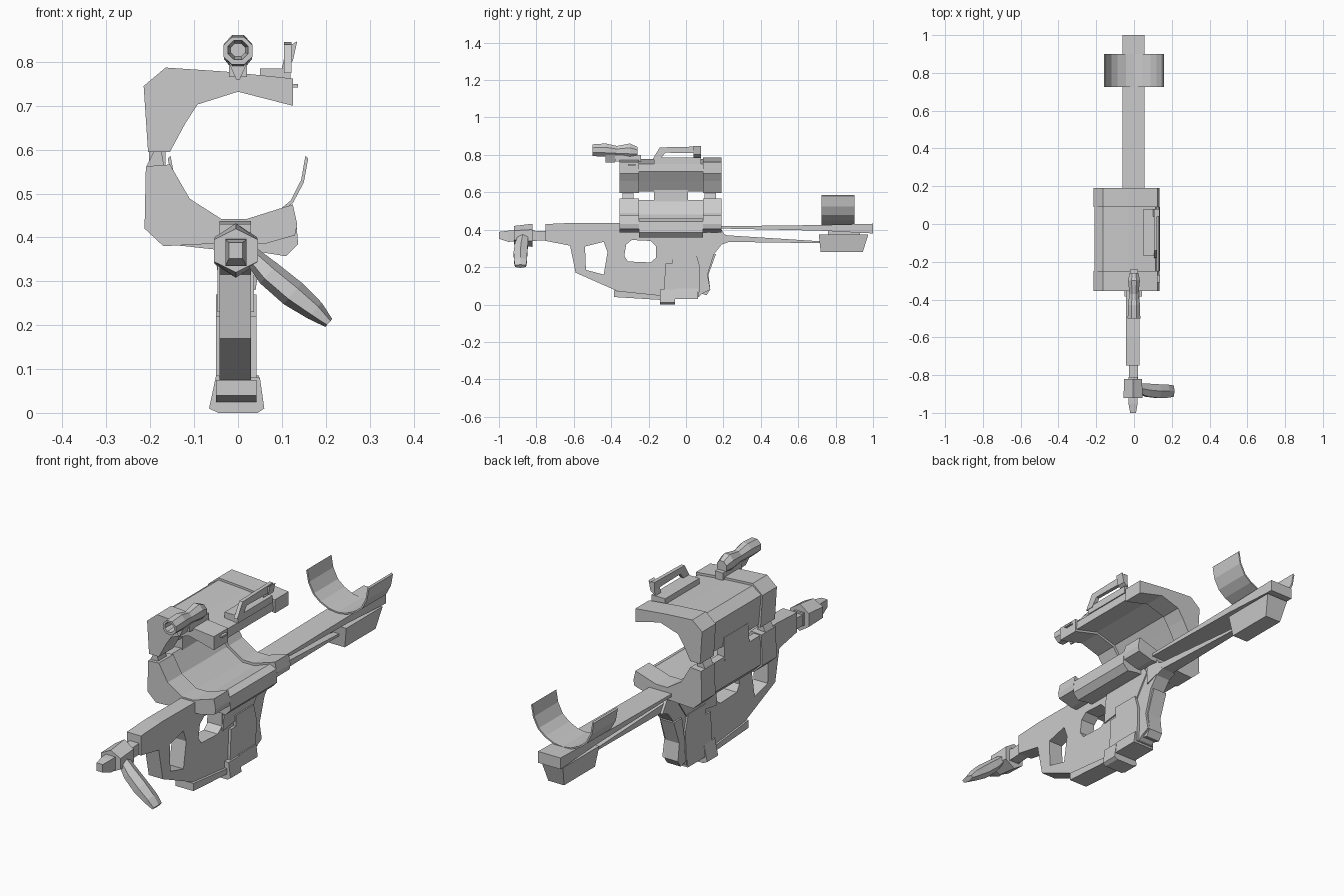
import bpy, bmesh
from mathutils import Vector
from math import cos, sin, pi


def finish(name, bm):
    bmesh.ops.recalc_face_normals(bm, faces=bm.faces)
    me = bpy.data.meshes.new(name)
    bm.to_mesh(me)
    bm.free()
    ob = bpy.data.objects.new(name, me)
    bpy.context.collection.objects.link(ob)
    return ob


def bridge(name, rings):
    """Skin a list of equal-length point rings and cap both ends."""
    bm = bmesh.new()
    vs = [[bm.verts.new(p) for p in r] for r in rings]
    n = len(vs[0])
    for a, b in zip(vs, vs[1:]):
        for i in range(n):
            j = (i + 1) % n
            bm.faces.new((a[i], a[j], b[j], b[i]))
    bm.faces.new(vs[0])
    bm.faces.new(vs[-1])
    return finish(name, bm)


def side(name, pts, x0, x1):
    """(y, z) profile extruded across x."""
    return bridge(name, [[(x, y, z) for y, z in pts] for x in (x0, x1)])


def front(name, pts, y0, y1):
    """(x, z) profile extruded along y."""
    return bridge(name, [[(x, y, z) for x, z in pts] for y in (y0, y1)])


def box(name, x0, x1, y0, y1, z0, z1):
    return side(name, [(y0, z0), (y1, z0), (y1, z1), (y0, z1)], x0, x1)


def loft(name, secs, n=6, axis=(0, 1, 0)):
    """Faceted tube through (centre, half width, half height) sections."""
    q = Vector(axis).to_track_quat('Y', 'Z')
    rings = []
    for c, w, h in secs:
        rings.append([Vector(c) + q @ Vector((w * cos(2 * pi * (i + .5) / n), 0,
                      h * sin(2 * pi * (i + .5) / n))) for i in range(n)])
    return bridge(name, rings)


def cut(ob, cutter):
    cutter.hide_render = True
    m = ob.modifiers.new("cut", 'BOOLEAN')
    m.operation = 'DIFFERENCE'
    m.solver = 'EXACT'
    m.object = cutter
    bpy.context.view_layer.objects.active = ob
    bpy.ops.object.modifier_apply(modifier=m.name)
    bpy.data.objects.remove(cutter)


# Receiver with two finger openings
body = side("receiver", [(-.75, .43), (-.75, .34), (-.62, .315), (-.59, .17),
            (-.375, .075), (-.13, .035), (.06, .035), (.09, .06), (.13, .08),
            (.115, .16), (.15, .27), (.19, .32), (.23, .335), (.19, .40),
            (.15, .43), (-.35, .435), (-.6, .437)], -.042, .03)
cut(body, side("cutter_a", [(-.54, .31), (-.44, .335), (-.42, .28),
               (-.44, .16), (-.535, .185)], -.2, .2))
cut(body, side("cutter_b", [(-.29, .345), (-.19, .34), (-.16, .31), (-.16, .25),
               (-.19, .225), (-.31, .23), (-.33, .26), (-.32, .32)], -.2, .2))

# Receiver side plates, magazine and base
side("magazine", [(-.12, .03), (.07, .04), (.075, .2), (.055, .27), (-.075, .27),
     (-.075, .22), (-.11, .22)], -.05, .042)
side("side_plate", [(-.16, .23), (.06, .26), (.13, .36), (.1, .4), (-.13, .4),
     (-.15, .34)], -.047, .036)
front("magazine_base", [(-.066, .01), (-.045, 0), (.045, 0), (.06, .01),
      (.05, .08), (-.05, .085)], -.14, -.06)
front("magazine_floor", [(-.055, .03), (.055, .03), (.048, .085), (-.05, .085)],
      -.06, .065)
side("lower_guard", [(-.385, .04), (-.14, .025), (-.14, .05), (-.385, .075)],
     -.05, .042)
side("rear_grip", [(.075, .06), (.11, .05), (.13, .08), (.12, .16), (.16, .27),
     (.1, .27), (.08, .16)], -.05, .02)

# Open drum: two hinged halves, each with end collars and an inset middle
upper = [(-.205, .595), (-.215, .745), (-.165, .787), (-.03, .778), (.125, .762),
         (.125, .70), (0, .732), (-.092, .703), (-.12, .66), (-.155, .595)]
lower = [(-.21, .562), (-.213, .42), (-.17, .38), (-.03, .387), (.06, .385),
         (.13, .405), (.135, .43), (.125, .475), (.02, .442), (-.038, .442),
         (-.11, .488), (-.155, .566)]
upper_mid = [(-.195, .605), (-.208, .745), (-.163, .777), (-.03, .768), (.115, .752),
             (.118, .712), (0, .742), (-.1, .713), (-.135, .66), (-.17, .605)]
lower_mid = [(-.203, .558), (-.206, .424), (-.168, .385), (-.03, .37), (.06, .365),
             (.11, .357), (.137, .385), (.132, .445), (.1, .46), (.02, .43),
             (-.04, .43), (-.12, .48), (-.17, .56)]
for tag, ring, mid in (("upper", upper, upper_mid), ("lower", lower, lower_mid)):
    front(tag + "_front_collar", ring, -.355, -.25)
    front(tag + "_rear_collar", ring, .09, .19)
    front(tag + "_drum_shell", mid, -.25, .09)
front("drum_hinge", [(-.205, .54), (-.165, .54), (-.165, .645), (-.2, .645)], -.17, .01)
for y in (-.34, .1):
    front("hinge_pin", [(-.21, .56), (-.168, .56), (-.175, .6), (-.19, .6)], y, y + .06)
box("side_stud", .12, .137, -.31, -.27, .742, .75)

# Lever above the drum
side("lever_arm", [(-.18, .775), (-.14, .775), (-.11, .812), (.08, .808),
     (.08, .845), (-.14, .84)], .105, .122)
front("lever_fin", [(.1, .785), (.11, .832), (.135, .847), (.125, .802)], .04, .08)
box("lever_rail", .05, .12, -.17, .08, .752, .785)

# Sight with hollow front
sight = loft("sight", [((0, -.5, .825), .036, .034), ((0, -.43, .826), .035, .038),
             ((0, -.37, .82), .026, .03), ((0, -.3, .822), .034, .042),
             ((0, -.26, .815), .026, .03)], 8)
cut(sight, loft("cutter_c", [((0, -.52, .827), .027, .026),
                             ((0, -.44, .827), .018, .016)], 8))
front("sight_foot", [(-.022, .8), (.022, .8), (.004, .76), (-.004, .76)], -.43, -.38)
box("sight_mount", -.02, .02, -.38, -.24, .765, .8)

# Barrel, clamp and folding foregrip
loft("muzzle", [((-.005, -1, .37), .022, .026), ((-.005, -.95, .365), .034, .042),
     ((-.005, -.81, .37), .034, .042)], 4)
loft("barrel", [((-.003, -.83, .365), .034, .036), ((-.003, -.72, .37), .034, .036)], 4)
loft("clamp", [((-.005, -.92, .37), .058, .05), ((-.005, -.82, .37), .055, .062)], 6)
loft("foregrip", [((.02, -.87, .37), .03, .018), ((.07, -.88, .318), .04, .03),
     ((.125, -.885, .272), .042, .032), ((.175, -.885, .233), .04, .024),
     ((.207, -.885, .205), .034, .012)], 6, (.75, 0, -.66))

# Stock bar, lower strut and butt block
bridge("stock_bar", [[(-.06, y, a), (.055, y, a), (.055, y, b), (-.06, y, b)]
       for y, a, b in ((.15, .407, .418), (.72, .395, .425), (1, .38, .432))])
bridge("stock_strut", [[(-w, y, a), (w, y, a), (w, y, b), (-w, y, b)]
       for w, y, a, b in ((.035, .13, .3, .4), (.03, .22, .335, .37),
                          (.015, .72, .328, .338))])
bridge("butt_block", [[(-w, a, z), (w, a, z), (w, b, z), (-w, b, z)]
       for w, a, b, z in ((.04, .72, .945, .28), (.055, .71, .975, .375))])
box("butt_neck", -.03, .03, .76, .93, .37, .4)

# Curved shoulder cradle, a thin mirrored strip
half = [(.16, .58), (.15, .525), (.125, .478), (.09, .45), (.045, .43), (0, .424)]
arc = [(-x, z) for x, z in half] + half[-2::-1]
front("shoulder_cradle", arc + [(x * .96, z + .006) for x, z in arc[::-1]], .725, .9)
